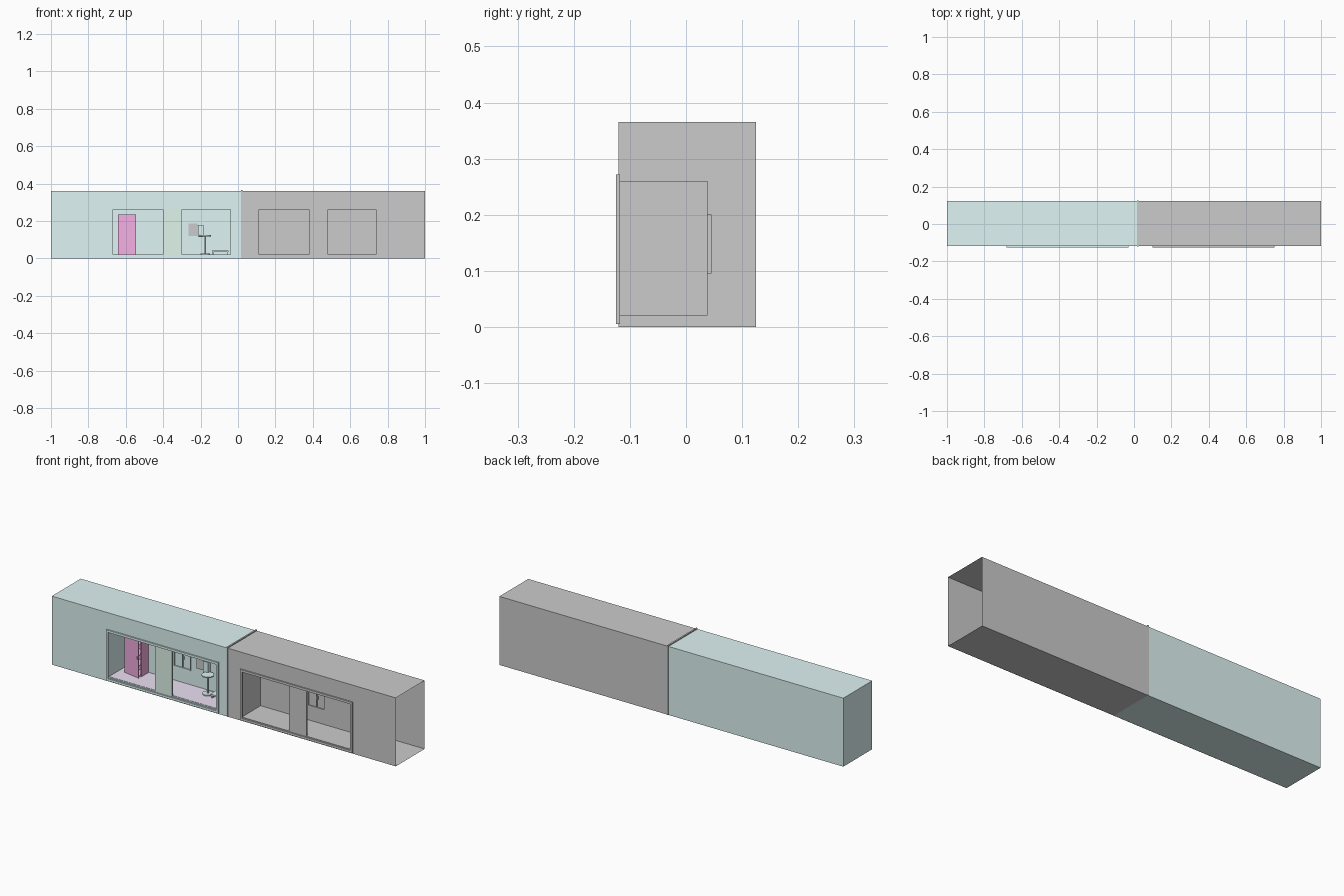
import bpy, bmesh, math
from mathutils import Matrix

if "Cube" in bpy.data.objects:
    bpy.data.objects.remove(bpy.data.objects["Cube"])

Y0, Y1, H = -0.118, 0.122, 0.36      # shell extents
RZ0, RZ1, RY = 0.02, 0.26, 0.038     # room floor, ceiling, back wall


def material(name, rgb):
    m = bpy.data.materials.new(name)
    m.diffuse_color = (*rgb, 1)
    m.use_nodes = True
    m.node_tree.nodes["Principled BSDF"].inputs["Base Color"].default_value = m.diffuse_color
    return m


TEAL = material("teal", (0.737, 0.908, 0.9))
GREEN = material("pale_green", (0.74, 0.91, 0.83))
PINK = material("pink", (0.9, 0.42, 0.76))
LILAC = material("lilac", (0.83, 0.74, 0.9))


def finish(name, bm, mat=None):
    bmesh.ops.remove_doubles(bm, verts=bm.verts, dist=1e-5)
    me = bpy.data.meshes.new(name)
    bm.to_mesh(me)
    bm.free()
    ob = bpy.data.objects.new(name, me)
    bpy.context.collection.objects.link(ob)
    if mat:
        me.materials.append(mat)
    return ob


def add_box(bm, a, b):
    size = [q - p for p, q in zip(a, b)]
    mid = [(p + q) / 2 for p, q in zip(a, b)]
    bmesh.ops.create_cube(bm, size=1, matrix=Matrix.Translation(mid) @ Matrix.Diagonal((*size, 1)))


def boxes(name, items, mat=None):
    bm = bmesh.new()
    for a, b in items:
        add_box(bm, a, b)
    return finish(name, bm, mat)


def rect(bm, axis, c, u, v):
    pts = [(u[0], v[0]), (u[1], v[0]), (u[1], v[1]), (u[0], v[1])]
    vs = []
    for p in pts:
        co = list(p)
        co.insert(axis, c)
        vs.append(bm.verts.new(co))
    bm.faces.new(vs)


def holed_wall(bm, y, x, z, hx, hz):
    rect(bm, 1, y, (x[0], hx[0]), z)
    rect(bm, 1, y, (hx[1], x[1]), z)
    rect(bm, 1, y, hx, (hz[1], z[1]))
    rect(bm, 1, y, hx, (z[0], hz[0]))


def tray(bm, x, y, z):
    # four walls of a tunnel running along y
    for c in x:
        rect(bm, 0, c, y, z)
    for c in z:
        rect(bm, 2, c, x, y)


def frame(name, x, y, z, t, mat):
    boxes(name, [((x[0], y[0], z[0]), (x[0] + t, y[1], z[1])),
                 ((x[1] - t, y[0], z[0]), (x[1], y[1], z[1])),
                 ((x[0] + t, y[0], z[1] - t), (x[1] - t, y[1], z[1])),
                 ((x[0] + t, y[0], z[0]), (x[1] - t, y[1], z[0] + t))], mat)


def module(tag, ends, off, mat, post_mat):
    rx = (0.105 + off, 0.745 + off)
    hx, hz = (0.38 + off, 0.48 + off), (0.095, 0.2)
    # outer shell with the front opening
    bm = bmesh.new()
    tray_y = (Y0, Y1)
    for c in (0, H):
        rect(bm, 2, c, ends, tray_y)
    rect(bm, 1, Y1, ends, (0, H))
    holed_wall(bm, Y0, ends, (0, H), rx, (RZ0, RZ1))
    if ends[0] < -0.9:
        rect(bm, 0, ends[0], tray_y, (0, H))
    finish(tag + "_shell", bm, mat)
    # inner room and hatch recess
    bm = bmesh.new()
    tray(bm, rx, (Y0, RY), (RZ0, RZ1))
    holed_wall(bm, RY, rx, (RZ0, RZ1), hx, hz)
    tray(bm, hx, (RY, 0.045), hz)
    rect(bm, 1, 0.045, hx, hz)
    finish(tag + "_room", bm, mat)
    # hatch trim, mullion and handle
    frame(tag + "_hatch_frame", hx, (0.036, 0.041), hz, 0.004, mat)
    m = (hx[0] + hx[1]) / 2
    boxes(tag + "_hatch_mullion", [((m - .002, .037, hz[0]), (m + .002, .044, hz[1])),
                                   ((m + .004, .038, .14), (m + .007, .045, .157))], mat)
    # front frame and sliding panel
    frame(tag + "_opening_frame", (rx[0] - .006, rx[1] + .006), (-0.125, Y0), (0.005, 0.272), 0.012, mat)
    boxes(tag + "_sliding_panel", [((hx[0], Y0, RZ0), (hx[1], Y0 + .008, RZ1))], post_mat)


module("left", (-1, 0.02), -0.78, TEAL, GREEN)
module("right", (0.02, 1), 0, None, None)

# dividing plate between the two halves
boxes("divider_plate", [((0.016, -0.12, 0), (0.024, 0.125, 0.365))])

# lilac floor
boxes("room_floor", [((-0.672, -0.11, 0.02), (-0.038, 0.037, 0.0215))], LILAC)

# wardrobe carcass with shelves
xa, xb, ya, yb, za, zb, t = -0.64, -0.545, -0.025, 0.037, 0.0215, 0.235, 0.003
items = [((xa, ya, za), (xa + t, yb, zb)), ((xb - t, ya, za), (xb, yb, zb)),
         ((xa, yb - t, za), (xb, yb, zb))]
for z in (za, 0.075, 0.13, 0.185, zb - t):
    items.append(((xa, ya, z), (xb, yb, z + t)))
boxes("wardrobe", items, PINK)

# wardrobe door, ajar, with knob
door = boxes("wardrobe_door", [((0, -t, za), (0.096, 0, zb))], PINK)
knob = boxes("wardrobe_knob", [((0.084, -.007, .12), (0.089, -t, .132))])
for ob in (door, knob):
    ob.location = (xa, ya, 0)
    ob.rotation_euler.z = math.radians(-10)


def lathe(name, x, y, profile, mat=None):
    # stacked discs: (radius, z0, z1)
    bm = bmesh.new()
    for r, z0, z1 in profile:
        bmesh.ops.create_cone(bm, cap_ends=True, segments=20, radius1=r, radius2=r, depth=z1 - z0,
                              matrix=Matrix.Translation((x, y, (z0 + z1) / 2)))
    return finish(name, bm, mat)


# pedestal table, wall panel, cabinet and low bench
lathe("pedestal_table", -0.175, 0.0, [(0.026, .0215, .027), (0.005, .027, .118), (0.03, .118, .124)], TEAL)
boxes("wall_panel", [((-0.265, 0.032, 0.12), (-0.215, 0.037, 0.185))])
boxes("wall_cabinet", [((-0.215, 0.015, 0.115), (-0.185, 0.037, 0.178))], TEAL)
boxes("low_bench", [((-0.14, -0.03, 0.034), (-0.05, 0.02, 0.042)),
                    ((-0.135, -0.028, 0.0215), (-0.13, 0.018, 0.034)),
                    ((-0.06, -0.028, 0.0215), (-0.055, 0.018, 0.034))], TEAL)
